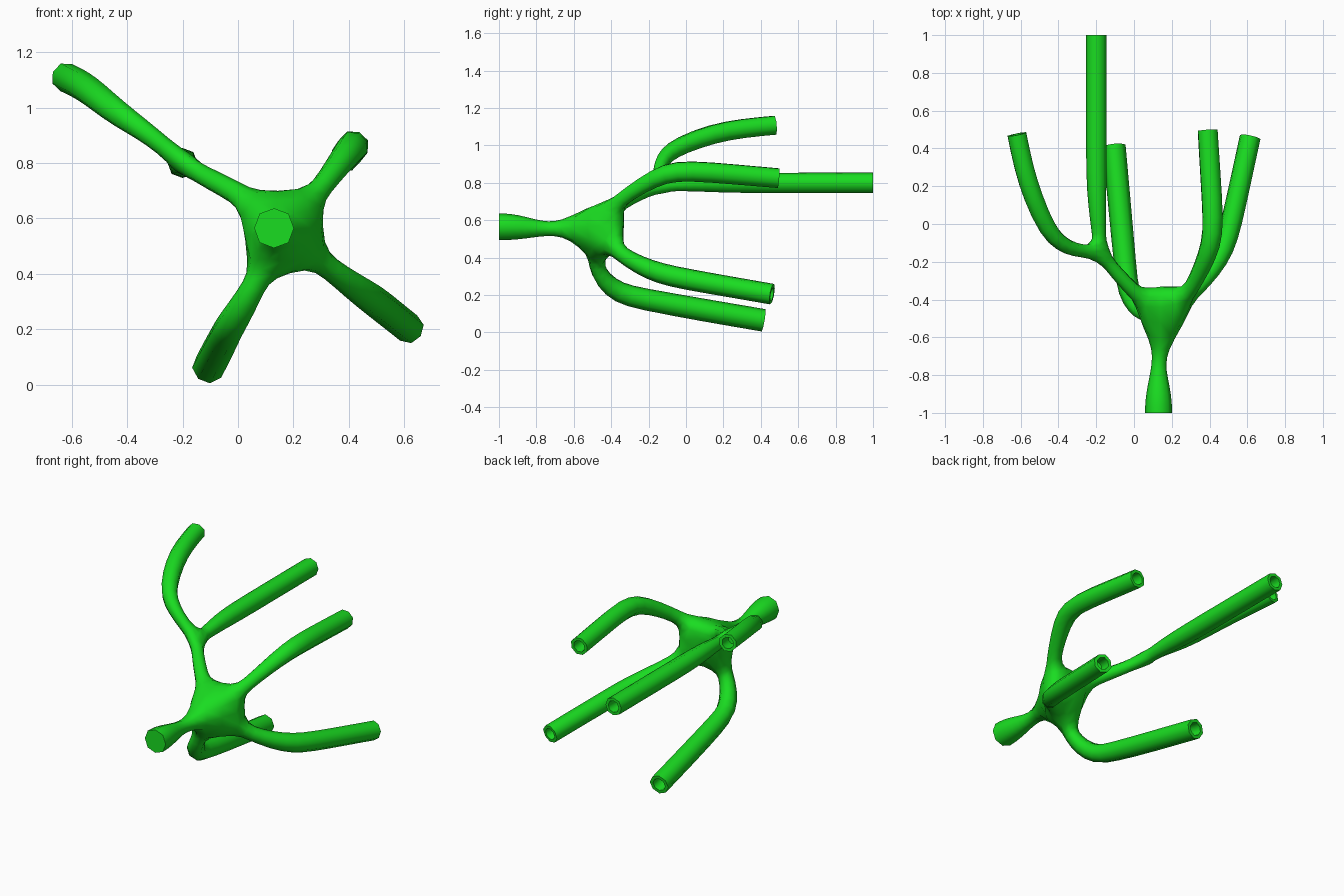
import bpy, bmesh, math
from mathutils import Vector

if "Cube" in bpy.data.objects:
    bpy.data.objects.remove(bpy.data.objects["Cube"])

bm = bmesh.new()
crease = bm.edges.layers.float.new("crease_edge")
K = 1 / 0.66          # four-sided cage radius per finished (subdivided) radius


def ring(c, t, up, r):
    """Four cage points around c; returns the points and the carried-on up vector."""
    u = (up - t * up.dot(t)).normalized()
    v = t.cross(u)
    return [bm.verts.new(c + d * r) for d in (u, v, -u, -v)], u


def bridge(a, b):
    for i in range(4):
        j = (i + 1) % 4
        bm.faces.new((a[i], a[j], b[j], b[i]))


def sharpen(vs):
    for i in range(4):
        bm.edges.get((vs[i], vs[(i + 1) % 4]))[crease] = 1.0


def socket(centre, reach, t, up, r, sign=1):
    """Ring lying on a sphere around a joint, so the joint hull stays clean."""
    R = r * K
    c = centre + t * sign * math.sqrt(reach * reach - R * R)
    return ring(c, t, up, R)


def sweep(start, up, path, origin):
    """Continue a tube from the start ring through (x, y, z, radius) points."""
    pts = [Vector(p[:3]) for p in path]
    prev = start
    for i, p in enumerate(pts):
        t = (p - (pts[i - 1] if i else origin)).normalized()
        if i + 1 < len(pts):
            t = (t + (pts[i + 1] - p).normalized()).normalized()
        vs, up = ring(p, t, up, path[i][3] * K)
        bridge(prev, vs)
        prev = vs
    return prev, up, t


def finish(vs, up, t, path, hollow):
    """Flat end, with a cup-shaped hole on the hollow tubes."""
    if hollow:
        p, r = Vector(path[-1][:3]), path[-1][3] * K
        rim, _ = ring(p, t, up, r * 0.66)
        floor, _ = ring(p - t * 0.08, t, up, r * 0.62)
        bridge(vs, rim)
        bridge(rim, floor)
        bm.faces.new(floor)
        sharpen(rim)
        sharpen(floor)
    else:
        bm.faces.new(vs)
    sharpen(vs)


def joint(rings):
    """Skin the gap between the sockets of one joint."""
    bmesh.ops.convex_hull(bm, input=[v for r in rings for v in r],
                          use_existing_faces=False)
    sets = [set(r) for r in rings]
    dead = [f for f in bm.faces if any(set(f.verts) <= s for s in sets)]
    bmesh.ops.delete(bm, geom=dead, context='FACES')


def limb(centre, reach, r, path, hollow=True):
    t = (Vector(path[0][:3]) - centre).normalized()
    start, up = socket(centre, reach, t, t.orthogonal(), r)
    end, up, t = sweep(start, up, path, centre)
    finish(end, up, t, path, hollow)
    return start


# Main hub with the stem and three single arms
hub = Vector((0.16, -0.46, 0.56))
stem = [(0.135, -0.70, 0.555, 0.038), (0.13, -0.77, 0.555, 0.040),
        (0.13, -0.86, 0.56, 0.060), (0.13, -0.94, 0.565, 0.072),
        (0.13, -1.0, 0.565, 0.073)]
upper_right = [(0.30, -0.35, 0.71, 0.038), (0.36, -0.23, 0.79, 0.046),
               (0.41, -0.11, 0.855, 0.055), (0.42, 0.02, 0.865, 0.058),
               (0.405, 0.25, 0.846, 0.057), (0.39, 0.495, 0.825, 0.056)]
lower_right = [(0.33, -0.35, 0.42, 0.040), (0.41, -0.25, 0.36, 0.049),
               (0.475, -0.14, 0.315, 0.056), (0.515, 0.0, 0.285, 0.057),
               (0.565, 0.23, 0.245, 0.056), (0.615, 0.46, 0.205, 0.056)]
lower_left = [(0.06, -0.48, 0.36, 0.042), (0.015, -0.445, 0.28, 0.050),
              (-0.03, -0.36, 0.21, 0.056), (-0.045, -0.24, 0.18, 0.058),
              (-0.075, 0.08, 0.122, 0.060), (-0.105, 0.415, 0.065, 0.060)]
hub_rings = [limb(hub, 0.19, 0.058, stem, False),
             limb(hub, 0.19, 0.048, upper_right),
             limb(hub, 0.19, 0.048, lower_right),
             limb(hub, 0.19, 0.048, lower_left)]

# Forked arm: trunk, then a long straight tube and an outer curved tube
fork = Vector((-0.18, -0.15, 0.785))
trunk = [(0.0, -0.36, 0.69, 0.040), (-0.10, -0.25, 0.742, 0.038)]
straight = [(-0.188, -0.02, 0.795, 0.040), (-0.195, 0.10, 0.80, 0.048),
            (-0.2, 0.25, 0.80, 0.055), (-0.2, 0.6, 0.80, 0.055),
            (-0.2, 1.0, 0.80, 0.055)]
outer = [(-0.31, -0.14, 0.895, 0.036), (-0.39, -0.105, 0.95, 0.043),
         (-0.46, -0.03, 1.0, 0.050), (-0.535, 0.14, 1.063, 0.054),
         (-0.585, 0.30, 1.092, 0.054), (-0.62, 0.475, 1.108, 0.054)]
t = (Vector(trunk[0][:3]) - hub).normalized()
start, up = socket(hub, 0.19, t, t.orthogonal(), 0.048)
hub_rings.append(start)
end, up, _ = sweep(start, up, trunk, hub)
t = (fork - Vector(trunk[-1][:3])).normalized()
inlet, _ = socket(fork, 0.085, t, up, 0.034, -1)
bridge(end, inlet)
fork_rings = [inlet, limb(fork, 0.085, 0.034, straight),
              limb(fork, 0.085, 0.034, outer)]

joint(hub_rings)
joint(fork_rings)
tris = [f for f in bm.faces if len(f.verts) == 3]
bmesh.ops.join_triangles(bm, faces=tris, angle_face_threshold=0.8,
                         angle_shape_threshold=1.5)
bmesh.ops.recalc_face_normals(bm, faces=bm.faces[:])

# Finished object: rounded to eight sides, smooth with crisp tube ends
mesh = bpy.data.meshes.new("branching_tubes")
bm.to_mesh(mesh)
bm.free()
obj = bpy.data.objects.new("branching_tubes", mesh)
bpy.context.collection.objects.link(obj)
bpy.context.view_layer.objects.active = obj
obj.select_set(True)
sub = obj.modifiers.new("round", 'SUBSURF')
sub.levels = sub.render_levels = 1
bpy.ops.object.modifier_apply(modifier=sub.name)
bpy.ops.object.shade_smooth_by_angle(angle=math.radians(60))

mat = bpy.data.materials.new("green")
mat.diffuse_color = (0.01, 0.72, 0.015, 1)
mat.use_nodes = True
mat.node_tree.nodes["Principled BSDF"].inputs["Base Color"].default_value = mat.diffuse_color
obj.data.materials.append(mat)
